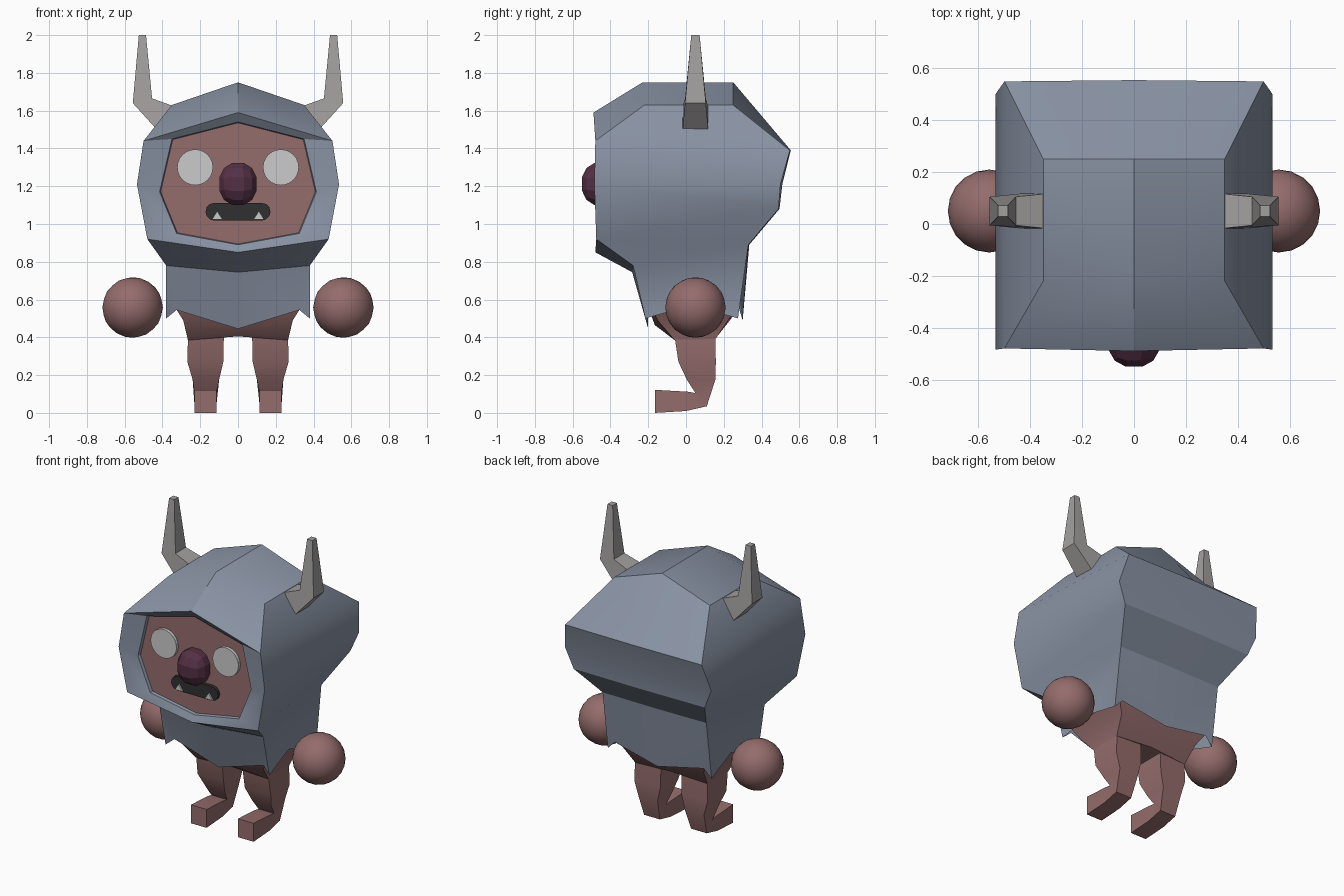
import bpy, bmesh, math
from mathutils import Vector

if "Cube" in bpy.data.objects:
    bpy.data.objects.remove(bpy.data.objects["Cube"])


def material(name, rgb):
    m = bpy.data.materials.new(name)
    m.diffuse_color = (*rgb, 1)
    m.use_nodes = True
    m.node_tree.nodes["Principled BSDF"].inputs["Base Color"].default_value = m.diffuse_color
    return m


FUR = material("fur_blue", (0.25, 0.29, 0.37))
SKIN = material("skin_pink", (0.30, 0.15, 0.15))
HORN = material("horn_grey", (0.37, 0.35, 0.35))
NOSE = material("nose_plum", (0.09, 0.03, 0.06))
DARK = material("mouth_dark", (0.03, 0.03, 0.03))


def finish(name, bm, mat=None, mirror=False, smooth=None):
    """Mesh object from bmesh; mirror copies the +x half to -x and welds the seam."""
    if mirror:
        geom = bmesh.ops.duplicate(bm, geom=bm.verts[:] + bm.edges[:] + bm.faces[:])["geom"]
        for v in geom:
            if isinstance(v, bmesh.types.BMVert):
                v.co.x = -v.co.x
        bmesh.ops.reverse_faces(bm, faces=[f for f in geom if isinstance(f, bmesh.types.BMFace)])
        bmesh.ops.remove_doubles(bm, verts=bm.verts, dist=0.0005)
    bmesh.ops.recalc_face_normals(bm, faces=bm.faces)
    me = bpy.data.meshes.new(name)
    bm.to_mesh(me)
    bm.free()
    ob = bpy.data.objects.new(name, me)
    bpy.context.collection.objects.link(ob)
    if mat:
        me.materials.append(mat)
    if smooth:
        bpy.ops.object.select_all(action='DESELECT')
        ob.select_set(True)
        bpy.context.view_layer.objects.active = ob
        bpy.ops.object.shade_smooth_by_angle(angle=math.radians(smooth))
    return ob


def strip(bm, a, b, closed=False):
    n = len(a)
    for i in range(n if closed else n - 1):
        j = (i + 1) % n
        bm.faces.new((a[i], a[j], b[j], b[i]))


def loft(name, rings, mat, mirror=True):
    bm = bmesh.new()
    vs = [[bm.verts.new(p) for p in r] for r in rings]
    for a, b in zip(vs, vs[1:]):
        strip(bm, a, b, True)
    bm.faces.new(vs[0])
    bm.faces.new(vs[-1])
    return finish(name, bm, mat, mirror, 30)


def plate(name, pts, y0, y1, mat=None, mirror=False):
    """Flat (x, z) outline extruded from y0 to y1."""
    bm = bmesh.new()
    f = bm.faces.new([bm.verts.new((x, y0, z)) for x, z in pts])
    new = bmesh.ops.extrude_face_region(bm, geom=[f])["geom"]
    for v in new:
        if isinstance(v, bmesh.types.BMVert):
            v.co.y = y1
    return finish(name, bm, mat, mirror)


# Hood: half rings from roof to hem (front centre, front corner, back corner, back centre)
rings = [
    [(0, -.23, 1.75), (.35, -.22, 1.63), (.35, .25, 1.63), (0, .25, 1.75)],
    [(0, -.49, 1.59), (.5, -.48, 1.44), (.5, .55, 1.39), (0, .555, 1.39)],
    [None, (.535, -.485, 1.21), (.535, .50, 1.21), (0, .51, 1.21)],
    [(0, -.48, .85), (.48, -.475, .92), (.48, .49, 1.08), (0, .495, 1.08)],
    [(0, -.285, .745), (.38, -.28, .78), (.38, .33, .89), (0, .335, .89)],
]
bm = bmesh.new()
V = [[p and bm.verts.new(p) for p in r] for r in rings]
bm.faces.new(V[0])
strip(bm, V[0], V[1])
for a, b in ((1, 2), (2, 3)):
    strip(bm, V[a][1:], V[b][1:])
strip(bm, V[3], V[4])

# Hem with a notch beside each corner
hem = [bm.verts.new(p) for p in ((0, -.20, .445), (.325, -.20, .545), (.38, -.215, .50),
                                 (.38, .275, .50), (.325, .28, .555), (0, .30, .49))]
c = V[4]
bm.faces.new((c[0], c[1], hem[1], hem[0]))
bm.faces.new((c[1], hem[2], hem[1]))
mid = bm.verts.new((.35, .03, .57))
bm.faces.new((c[1], c[2], mid))
bm.faces.new((c[1], mid, hem[2]))
bm.faces.new((c[2], hem[3], mid))
bm.faces.new((c[2], hem[4], hem[3]))
bm.faces.new((c[2], c[3], hem[5], hem[4]))

# Frame sloping in around the face
inner = [(0, 1.54), (.35, 1.45), (.415, 1.17), (.325, .95), (0, .89)]
outer = [V[1][0], V[1][1], V[2][1], V[3][1], V[3][0]]
lip = [bm.verts.new((x, -.455, z)) for x, z in inner]
back = [bm.verts.new((x * .98, -.425, 1.21 + (z - 1.21) * .98)) for x, z in inner]
strip(bm, outer, lip)
strip(bm, lip, back)
finish("hood", bm, FUR, True, 30)

# Face panel, eyes, mouth and teeth
plate("face", inner + [(-x, z) for x, z in inner[-2:0:-1]], -.435, -.41, SKIN)
eye = [(.227 + .095 * math.cos(t * math.pi / 12), 1.30 + .095 * math.sin(t * math.pi / 12))
       for t in range(24)]
plate("eyes", eye, -.455, -.43, None, True)
mouth = []
for cx, a0 in ((.125, -90), (-.125, 90)):
    for i in range(7):
        a = math.radians(a0 + 30 * i)
        mouth.append((cx + .047 * math.cos(a), 1.065 + .047 * math.sin(a)))
plate("mouth", mouth, -.455, -.43, DARK)
plate("teeth", [(.082, 1.025), (.138, 1.025), (.11, 1.068)], -.465, -.45, None, True)

# Nose: rounded block
bm = bmesh.new()
bmesh.ops.create_cube(bm, size=2)
bmesh.ops.subdivide_edges(bm, edges=bm.edges[:], cuts=2, use_grid_fill=True)
for v in bm.verts:
    d = v.co.normalized()
    v.co = Vector((d.x * .108, d.y * .105 - .455, d.z * .122 + 1.212))
finish("nose", bm, NOSE)

# Horns: bent square section, narrowing upward (outer x,z; inner x,z; half depth)
horn = [((.43, 1.50), (.33, 1.62), .068), ((.557, 1.64), (.455, 1.665), .055),
        ((.525, 2.0), (.487, 2.0), .022)]
loft("horns", [[(o[0], .05 - h, o[1]), (o[0], .05 + h, o[1]),
                (i[0], .05 + h, i[1]), (i[0], .05 - h, i[1])] for o, i, h in horn], HORN)

# Pelvis under the hem
bm = bmesh.new()
P = [[bm.verts.new(p) for p in r] for r in (
    [(0, -.20, .56), (.34, -.19, .57), (.34, .27, .58), (0, .28, .58)],
    [(0, -.165, .465), (.29, -.15, .49), (.29, .23, .50), (0, .24, .50)],
    [(0, -.08, .405), (.265, -.06, .385), (.265, .155, .39), (0, .165, .405)])]
strip(bm, P[0], P[1])
strip(bm, P[1], P[2])
bm.faces.new(P[2])
finish("pelvis", bm, SKIN, True, 30)

# Legs and feet: (x range, front y,z, back y,z) from hip to toe
leg = [(.075, .265, -.06, .40, .155, .40), (.078, .268, -.04, .27, .158, .27),
       (.10, .24, .005, .175, .155, .175), (.115, .23, .05, .105, .11, .035),
       (.115, .23, .01, .112, 0, .01), (.115, .23, -.165, .122, -.165, 0)]
loft("legs", [[(a, fy, fz), (b, fy, fz), (b, by, bz), (a, by, bz)]
              for a, b, fy, fz, by, bz in leg], SKIN)

# Round hands
for side, s in (("left", -1), ("right", 1)):
    bm = bmesh.new()
    bmesh.ops.create_icosphere(bm, subdivisions=3, radius=.16)
    bmesh.ops.translate(bm, verts=bm.verts, vec=(.558 * s, .05, .558))
    finish(side + "_hand", bm, SKIN, smooth=30)
